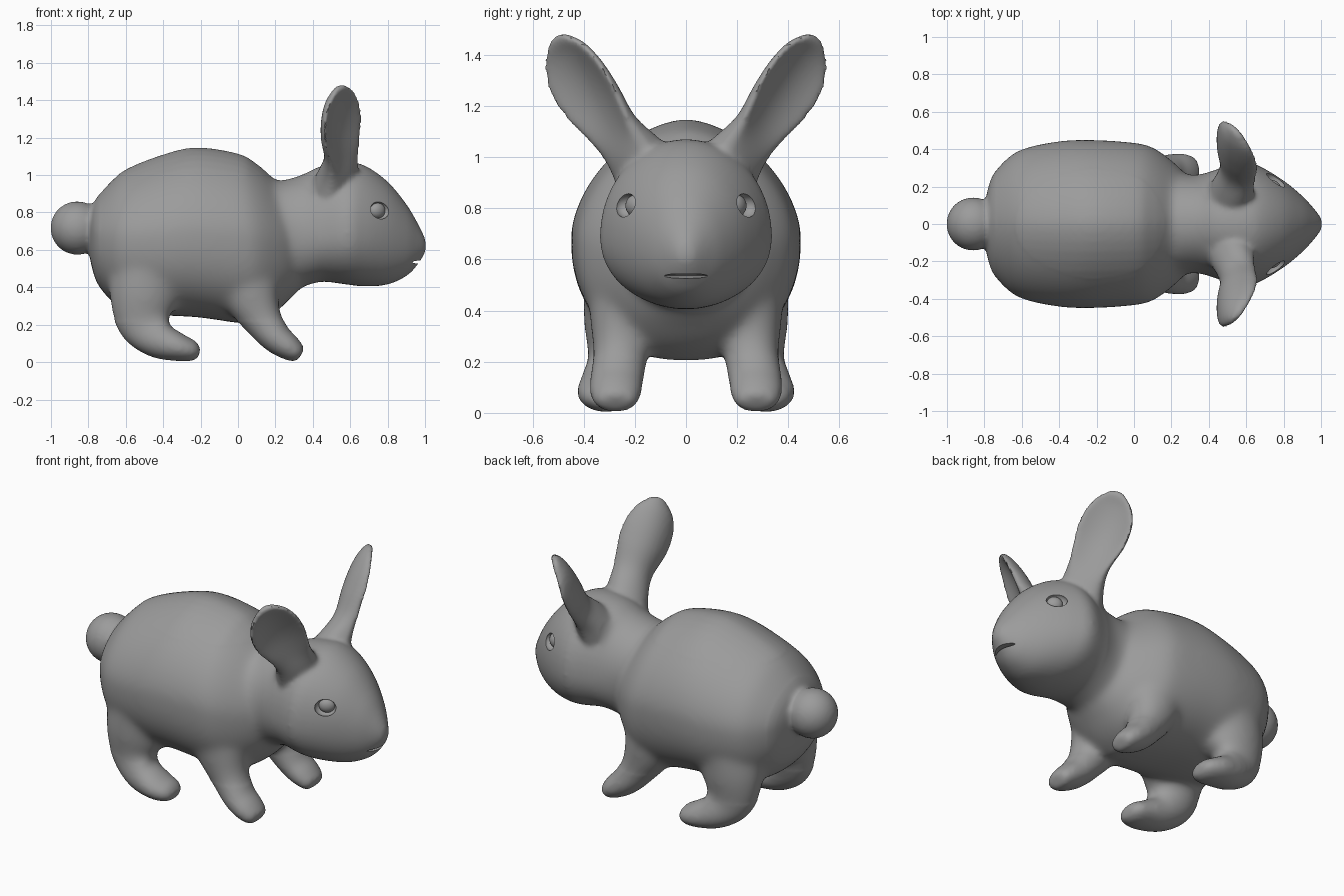
import bpy, bmesh, math
from mathutils import Vector, Matrix

if "Cube" in bpy.data.objects:
    bpy.data.objects.remove(bpy.data.objects["Cube"])

grey = bpy.data.materials.new("warm_grey")
grey.diffuse_color = (0.33, 0.33, 0.33, 1)
grey.use_nodes = True
grey.node_tree.nodes["Principled BSDF"].inputs["Base Color"].default_value = grey.diffuse_color


def spline(rows, steps=5):
    """Catmull-Rom interpolation of equally long rows."""
    out = []
    for i in range(len(rows) - 1):
        a, b = rows[max(i - 1, 0)], rows[i]
        c, d = rows[i + 1], rows[min(i + 2, len(rows) - 1)]
        for s in range(steps):
            t = s / steps
            out.append([0.5 * (2 * q + (r - p) * t + (2 * p - 5 * q + 4 * r - u) * t * t
                        + (3 * q - p - 3 * r + u) * t ** 3) for p, q, r, u in zip(a, b, c, d)])
    return out + [list(rows[-1])]


def skin(bm, rings):
    """Closed tube through rings of points."""
    loops = [[bm.verts.new(p) for p in ring] for ring in rings]
    n = len(loops[0])
    for a, b in zip(loops, loops[1:]):
        for i in range(n):
            j = (i + 1) % n
            bm.faces.new((a[i], a[j], b[j], b[i]))
    bm.faces.new(loops[0][::-1])
    bm.faces.new(loops[-1])


ANGLES = [2 * math.pi * i / 48 for i in range(48)]


def power(v, e):
    return math.copysign(abs(v) ** e, v)


def trunk(bm, rows, low, high):
    """Rows: x, bottom, top, half width, height of widest point."""
    rings = []
    for x, zb, zt, w, zm in spline(rows):
        ring = []
        for t in ANGLES:
            c, s = math.cos(t), math.sin(t)
            e, h = (low, zm - zb) if s < 0 else (high, zt - zm)
            ring.append((x, w * power(c, e), zm + h * power(s, e)))
        rings.append(ring)
    skin(bm, rings)


def limb(bm, rows):
    """Rows: x, y, z, radius along the side, radius across."""
    pts = spline(rows)
    rings = []
    for i, (x, y, z, ra, rb) in enumerate(pts):
        d = Vector(pts[min(i + 1, len(pts) - 1)][:3]) - Vector(pts[max(i - 1, 0)][:3])
        across = Vector((0, 1, 0))
        side = d.cross(across).normalized()
        rings.append([Vector((x, y, z)) + side * ra * math.cos(t) + across * rb * math.sin(t)
                      for t in ANGLES])
    skin(bm, rings)


def ear(bm, rows, sy):
    """Rows: x, y, z, half width, thickness, rim curl; hollow faces forward and out."""
    axis = Vector((0.03, 0.55, 0.83)).normalized()
    n = Vector((0.7, 0.7, 0))
    n = (n - axis * n.dot(axis)).normalized()
    w = axis.cross(n)
    rings = []
    for x, y, z, hw, th, curl in spline(rows):
        ring = []
        for t in ANGLES:
            c, s = math.cos(t), math.sin(t)
            off = curl * (c * c - 0.4) + th * power(s, 0.7) * (0.6 if s > 0 else 1)
            p = Vector((x, y, z)) + w * hw * c + n * off
            ring.append((p.x, p.y * sy, p.z))
        rings.append(ring)
    skin(bm, rings)


bm = bmesh.new()
# Torso
trunk(bm, [(-0.80, 0.60, 0.79, 0.10, 0.70), (-0.765, 0.45, 0.865, 0.24, 0.68),
           (-0.70, 0.35, 0.945, 0.33, 0.67), (-0.60, 0.28, 1.03, 0.40, 0.67),
           (-0.40, 0.25, 1.11, 0.443, 0.68), (-0.22, 0.24, 1.148, 0.45, 0.69),
           (0.0, 0.21, 1.115, 0.435, 0.68), (0.10, 0.21, 1.06, 0.41, 0.66),
           (0.20, 0.265, 0.975, 0.34, 0.64), (0.29, 0.35, 0.91, 0.25, 0.62),
           (0.37, 0.43, 0.80, 0.12, 0.60)], 0.85, 1.17)
# Neck and head
trunk(bm, [(0.05, 0.40, 0.93, 0.28, 0.68), (0.25, 0.39, 0.975, 0.265, 0.68),
           (0.35, 0.405, 1.005, 0.265, 0.68), (0.45, 0.43, 1.05, 0.295, 0.68),
           (0.58, 0.415, 1.07, 0.337, 0.69), (0.68, 0.405, 1.05, 0.305, 0.69),
           (0.80, 0.415, 0.965, 0.232, 0.68), (0.90, 0.46, 0.845, 0.15, 0.65),
           (0.96, 0.52, 0.745, 0.085, 0.63), (0.995, 0.575, 0.675, 0.04, 0.62),
           (1.005, 0.60, 0.645, 0.015, 0.62)], 0.95, 1.0)
# Legs and ears, both sides
for sy in (-1, 1):
    limb(bm, [(-0.46, 0.22 * sy, 0.58, 0.22, 0.18), (-0.50, 0.255 * sy, 0.36, 0.19, 0.145),
              (-0.50, 0.275 * sy, 0.22, 0.15, 0.108), (-0.43, 0.302 * sy, 0.125, 0.105, 0.108),
              (-0.32, 0.315 * sy, 0.08, 0.076, 0.11), (-0.24, 0.31 * sy, 0.06, 0.055, 0.09),
              (-0.205, 0.31 * sy, 0.055, 0.025, 0.05)])
    limb(bm, [(0.03, 0.23 * sy, 0.52, 0.18, 0.15), (0.07, 0.24 * sy, 0.36, 0.155, 0.135),
              (0.13, 0.255 * sy, 0.23, 0.108, 0.108), (0.20, 0.27 * sy, 0.135, 0.085, 0.104),
              (0.27, 0.275 * sy, 0.08, 0.07, 0.10), (0.32, 0.275 * sy, 0.045, 0.05, 0.08),
              (0.335, 0.275 * sy, 0.035, 0.025, 0.05)])
    ear(bm, [(0.53, 0.15, 0.92, 0.14, 0.15, 0.0), (0.545, 0.215, 1.02, 0.118, 0.105, 0.01),
             (0.55, 0.28, 1.11, 0.118, 0.065, 0.035), (0.537, 0.355, 1.225, 0.148, 0.05, 0.055),
             (0.533, 0.415, 1.32, 0.15, 0.042, 0.055), (0.535, 0.465, 1.40, 0.12, 0.036, 0.035),
             (0.543, 0.497, 1.45, 0.065, 0.03, 0.01), (0.545, 0.51, 1.472, 0.03, 0.018, 0.0)], sy)
# Tail
bmesh.ops.create_uvsphere(bm, u_segments=32, v_segments=20, radius=0.143,
                          matrix=Matrix.Translation((-0.86, 0, 0.717)))
bmesh.ops.recalc_face_normals(bm, faces=bm.faces)
mesh = bpy.data.meshes.new("rabbit_body")
bm.to_mesh(mesh)
bm.free()
rabbit = bpy.data.objects.new("rabbit_body", mesh)
bpy.context.collection.objects.link(rabbit)


def blob(name, loc, size, turn):
    bpy.ops.mesh.primitive_uv_sphere_add(segments=24, ring_count=14, location=loc,
                                         rotation=(0, 0, turn))
    ob = bpy.context.object
    ob.name = name
    ob.scale = size
    ob.data.materials.append(grey)
    bpy.ops.object.shade_smooth()
    return ob


# Eye sockets, eyeballs and mouth slit
cutters = [blob("mouth_cutter", (0.97, 0, 0.535), (0.055, 0.115, 0.009), 0)]
for sy, side in ((-1, "right"), (1, "left")):
    turn = -0.57 * sy
    cutters.append(blob(side + "_socket_cutter", (0.755, 0.232 * sy, 0.81), (0.06, 0.045, 0.048), turn))
    blob(side + "_eye", (0.745, 0.20 * sy, 0.81), (0.046, 0.032, 0.042), turn)


def apply(kind, **settings):
    m = rabbit.modifiers.new(kind.lower(), kind)
    for key, value in settings.items():
        setattr(m, key, value)
    bpy.ops.object.modifier_apply(modifier=m.name)


# Fuse the parts into one soft skin, blending the leg and neck joints most
bpy.context.view_layer.objects.active = rabbit
apply('REMESH', mode='VOXEL', voxel_size=0.012)
apply('SMOOTH', factor=0.5, iterations=12)
joints = rabbit.vertex_groups.new(name="joints")
joints.add([v.index for v in rabbit.data.vertices
            if 0.22 < v.co.z < 1.0 and -0.74 < v.co.x < 0.42], 1.0, 'REPLACE')
apply('SMOOTH', factor=0.5, iterations=50, vertex_group="joints")

# Cut the face details
for c in cutters:
    apply('BOOLEAN', operation='DIFFERENCE', object=c)
for c in cutters:
    bpy.data.objects.remove(c)
rabbit.data.materials.clear()
rabbit.data.materials.append(grey)
bpy.ops.object.select_all(action='DESELECT')
rabbit.select_set(True)
bpy.ops.object.shade_smooth_by_angle(angle=math.radians(40))
